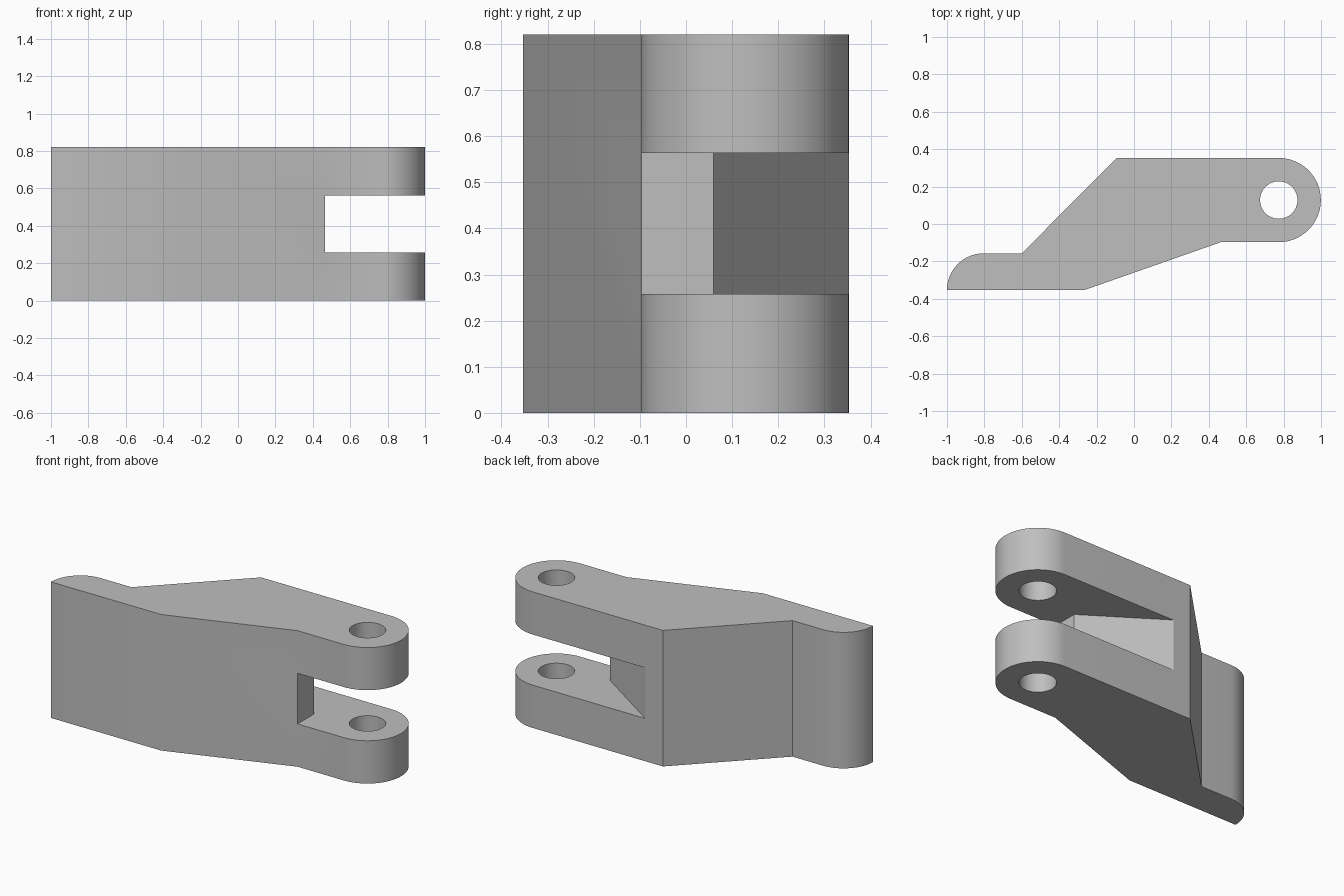
import bpy
import bmesh
from math import cos, sin, radians

default = bpy.data.objects.get("Cube")
if default:
    bpy.data.objects.remove(default, do_unlink=True)

HEIGHT = 0.82
PIN = (0.774, 0.128)


def arc(cx, cy, r, start, end, steps):
    angles = [radians(start + (end - start) * i / steps) for i in range(steps + 1)]
    return [(cx + r * cos(a), cy + r * sin(a)) for a in angles]


def prism(name, outline, z0, z1):
    """Extrude a plan outline (counter-clockwise) between two heights."""
    bm = bmesh.new()
    base = bm.faces.new([bm.verts.new((x, y, z0)) for x, y in outline])
    top = bmesh.ops.extrude_face_region(bm, geom=[base])["geom"]
    verts = [g for g in top if isinstance(g, bmesh.types.BMVert)]
    bmesh.ops.translate(bm, verts=verts, vec=(0, 0, z1 - z0))
    bmesh.ops.recalc_face_normals(bm, faces=bm.faces)
    mesh = bpy.data.meshes.new(name)
    bm.to_mesh(mesh)
    bm.free()
    obj = bpy.data.objects.new(name, mesh)
    bpy.context.collection.objects.link(obj)
    return obj


def cut(target, cutter):
    mod = target.modifiers.new("cut", "BOOLEAN")
    mod.operation = "DIFFERENCE"
    mod.solver = "EXACT"
    mod.object = cutter
    bpy.context.view_layer.objects.active = target
    bpy.ops.object.modifier_apply(modifier=mod.name)
    bpy.data.objects.remove(cutter, do_unlink=True)


# Cranked arm: flat foot with a rounded heel, sloped web, rounded fork end
outline = [(-1, -0.353), (-0.265, -0.353), (0.465, -0.097)]
outline += arc(*PIN, 0.225, -90, 90, 32)
outline += [(-0.093, 0.353), (-0.6, -0.157)]
outline += arc(-0.804, -0.353, 0.196, 90, 180, 16)[:-1]
arm = prism("clevis_arm", outline, 0, HEIGHT)

# Fork slot with a slanted rear wall
slot = [(0.465, -0.6), (1.3, -0.6), (1.3, 0.5), (-0.197, 0.5), (0.465, 0.06)]
cut(arm, prism("slot_cutter", slot, 0.258, 0.563))

# Pin hole through both fork lugs
cut(arm, prism("pin_hole_cutter", arc(*PIN, 0.1, 0, 360, 48)[:-1], -0.1, HEIGHT + 0.1))

# Plain grey metal
grey = bpy.data.materials.new("grey_metal")
grey.use_nodes = True
colour = (0.52, 0.52, 0.52, 1)
grey.diffuse_color = colour
grey.node_tree.nodes["Principled BSDF"].inputs["Base Color"].default_value = colour
arm.data.materials.clear()
arm.data.materials.append(grey)
for face in arm.data.polygons:
    face.material_index = 0

bpy.ops.object.select_all(action="DESELECT")
arm.select_set(True)
bpy.context.view_layer.objects.active = arm
bpy.ops.object.shade_smooth_by_angle(angle=radians(30))
